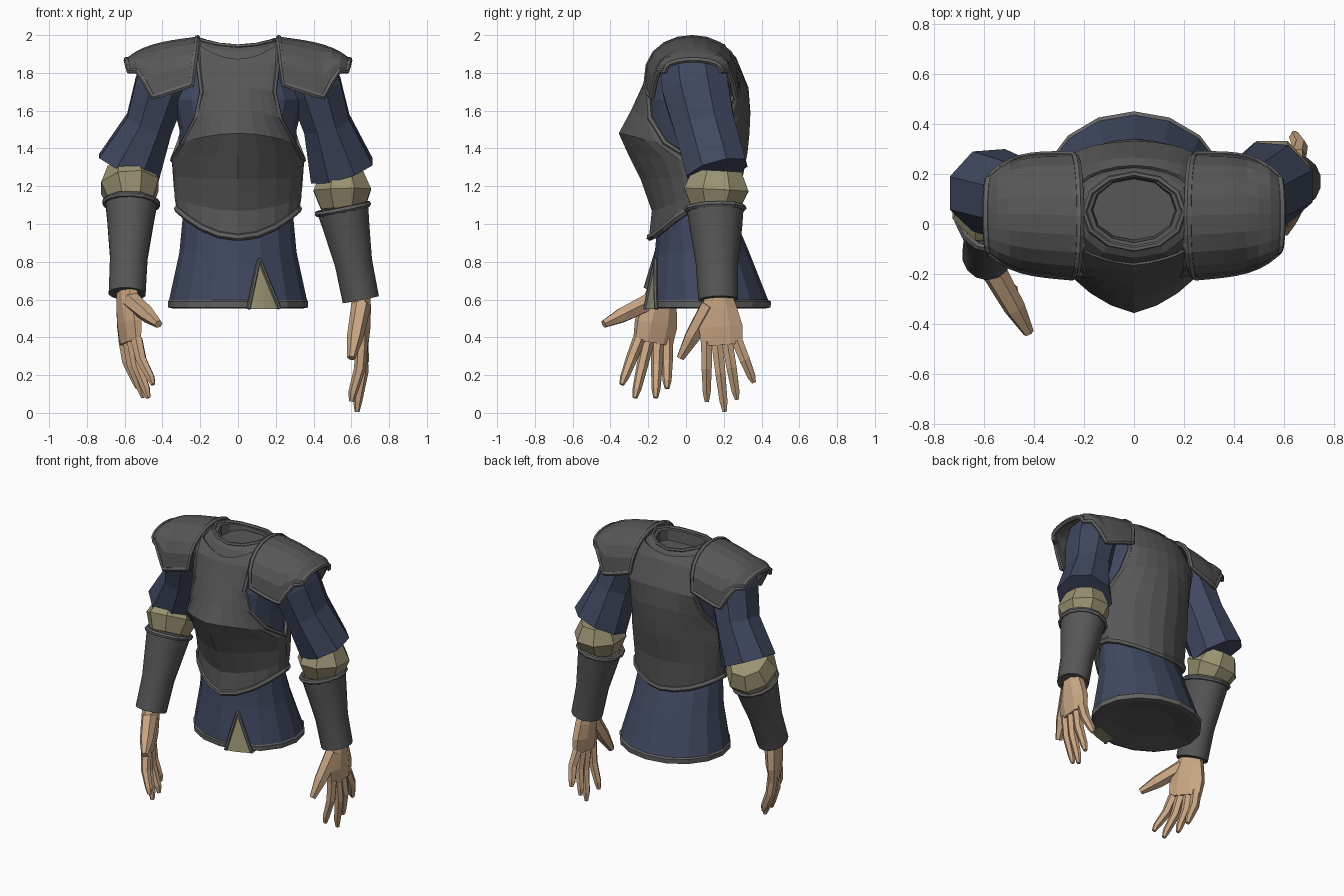
import bpy, bmesh
from math import sin, cos, pi
from mathutils import Vector

cube = bpy.data.objects.get("Cube")
if cube:
    bpy.data.objects.remove(cube, do_unlink=True)


def material(name, red, green, blue):
    mat = bpy.data.materials.new(name)
    mat.use_nodes = True
    mat.diffuse_color = (red, green, blue, 1)
    shader = next(n for n in mat.node_tree.nodes if n.type == 'BSDF_PRINCIPLED')
    shader.inputs["Base Color"].default_value = (red, green, blue, 1)
    return mat


STEEL = material("dark steel", .095, .095, .095)
TRIM = material("steel trim", .125, .125, .125)
BLUE = material("navy cloth", .052, .066, .118)
BEIGE = material("beige lining", .32, .29, .17)
SKIN = material("skin", .58, .38, .23)


def loft(name, rings, mats, closed=True, rule=None, thick=0):
    """Skin equal rows of points; rule picks a material from the row index."""
    bm = bmesh.new()
    rows = [[bm.verts.new(point) for point in ring] for ring in rings]
    count = len(rows[0])
    for i, (low, high) in enumerate(zip(rows, rows[1:])):
        for j in range(count if closed else count - 1):
            k = (j + 1) % count
            face = bm.faces.new((low[j], low[k], high[k], high[j]))
            face.material_index = rule(i) if rule else 0
    if closed:
        bm.faces.new(rows[0])
        end = bm.faces.new(rows[-1])
        end.material_index = rule(len(rows) - 2) if rule else 0
    bmesh.ops.recalc_face_normals(bm, faces=bm.faces)
    mesh = bpy.data.meshes.new(name)
    bm.to_mesh(mesh)
    bm.free()
    for mat in mats:
        mesh.materials.append(mat)
    obj = bpy.data.objects.new(name, mesh)
    bpy.context.collection.objects.link(obj)
    if thick:
        solid = obj.modifiers.new("thickness", 'SOLIDIFY')
        solid.thickness = thick
        solid.offset = 0
    return obj


def tube(name, points, widths, depths, sides, mat, axis=Vector((1, 0, 0))):
    """Tapered limb; widths lie along the axis, depths across it."""
    rings = []
    for i, (point, width, depth) in enumerate(zip(points, widths, depths)):
        along = (points[min(i + 1, len(points) - 1)] - points[max(i - 1, 0)]).normalized()
        u = (axis - along * along.dot(axis)).normalized()
        v = along.cross(u)
        angles = [2 * pi * (j + .5) / sides for j in range(sides)]
        rings.append([point + u * width * cos(a) + v * depth * sin(a) for a in angles])
    return loft(name, rings, [mat])


def trim(name, points, closed=True, radius=.016):
    """Raised edging along a path."""
    curve = bpy.data.curves.new(name, 'CURVE')
    curve.dimensions = '3D'
    curve.bevel_depth = radius
    curve.bevel_resolution = 1
    curve.use_fill_caps = True
    spline = curve.splines.new('POLY')
    spline.points.add(len(points) - 1)
    for target, point in zip(spline.points, points):
        target.co = (*point, 1)
    spline.use_cyclic_u = closed
    path = bpy.data.objects.new(name + "_path", curve)
    bpy.context.collection.objects.link(path)
    mesh = bpy.data.meshes.new_from_object(path.evaluated_get(bpy.context.evaluated_depsgraph_get()))
    bpy.data.objects.remove(path, do_unlink=True)
    mesh.materials.clear()
    mesh.materials.append(TRIM)
    mesh.shade_flat()
    bpy.context.collection.objects.link(bpy.data.objects.new(name, mesh))


def oval(half_width, front, back, z, side_rise=0, sides=16, power=1):
    ring = []
    for j in range(sides):
        c, s = cos(2 * pi * j / sides), sin(2 * pi * j / sides)
        x = abs(c) ** power * (1 if c > 0 else -1)
        y = abs(s) ** power * (1 if s > 0 else -1)
        ring.append(Vector((half_width * x, (front + back + (back - front) * y) / 2,
                            z + side_rise * c * c)))
    return ring


# Cuirass plates; each row is centre z, edge z, half width, centre y, edge y
def plate(name, rows, ridge, columns=10):
    grid = []
    for z, edge_z, width, y, edge_y in rows:
        row = []
        for j in range(columns + 1):
            a = (2 * j / columns - 1) * pi / 2
            s = abs(sin(a))
            t = (1 - ridge) * (1 - cos(a)) + ridge * s ** 1.2
            row.append(Vector((width * sin(a), y + (edge_y - y) * t, z + (edge_z - z) * s * s)))
        grid.append(row)
    loft(name, grid, [STEEL], closed=False, thick=.012)
    return grid


front = plate("breastplate", [
    (.93, 1.08, .32, -.19, .05), (1.07, 1.14, .33, -.175, .05), (1.24, 1.25, .335, -.235, .05),
    (1.37, 1.34, .345, -.3, .03), (1.48, 1.43, .29, -.35, -.11), (1.6, 1.56, .22, -.285, -.19),
    (1.72, 1.7, .19, -.23, -.2), (1.84, 1.86, .21, -.18, -.16), (1.87, 1.95, .21, -.16, -.09)], .4)
back = plate("backplate", [
    (1, 1.08, .32, .28, .05), (1.2, 1.2, .335, .285, .05), (1.38, 1.34, .345, .32, .03),
    (1.48, 1.43, .31, .33, .1), (1.59, 1.56, .27, .335, .2), (1.72, 1.7, .25, .325, .26),
    (1.88, 1.86, .23, .26, .2), (1.91, 1.95, .22, .23, .14)], .1)
trim("cuirass_bottom_trim", front[0] + back[0][-2:0:-1], radius=.02)
for column, label in ((0, "right"), (-1, "left")):
    trim(label + "_armhole_trim", [row[column] for row in front[3:] + back[:2:-1]])

# Collar with a sunken neck opening
neck = oval(.2, -.1, .2, 1.94, .035, 12)
loft("collar", [oval(.25, -.17, .25, 1.84, .1, 12, .7), oval(.22, -.135, .22, 1.915, .05, 12, .85),
                neck, oval(.17, -.075, .185, 1.935, .03, 12), oval(.16, -.06, .17, 1.84, 0, 12)], [STEEL])
trim("collar_trim", neck, radius=.012)

# Cloth body seen through the armholes
loft("undershirt", [oval(.28, -.12, .2, 1.1), oval(.31, -.16, .24, 1.32), oval(.31, -.21, .28, 1.5),
                    oval(.35, -.205, .285, 1.66), oval(.27, -.155, .23, 1.84)], [BLUE])

# Flared skirt with a narrow steel hem and a closed underside
SKIRT = [(.285, -.14, .22, 1.12), (.31, -.165, .335, .85), (.365, -.2, .435, .597),
         (.372, -.207, .45, .59), (.37, -.205, .448, .558), (.345, -.18, .42, .553), (.2, -.05, .29, .58)]
loft("tunic_skirt", [oval(*row) for row in SKIRT], [BLUE, TRIM, STEEL],
     rule=lambda i: 0 if i < 2 else 1 if i < 4 else 2)


def skirt_front(x, z):
    low, high = SKIRT[3], SKIRT[1]
    t = (z - low[3]) / (high[3] - low[3])
    width, near, far = (low[i] + (high[i] - low[i]) * t for i in range(3))
    bulge = (1 - (x / width) ** 2) ** .5
    return Vector((x, (near + far - (far - near) * bulge) / 2 - .006, z))


# Front slit of the skirt, its lining folding under the hem
slit = []
for i in range(6):
    t = i / 5
    left, right = .11 - .055 * t, .114 + .106 * t
    slit.append([skirt_front(left + (right - left) * j / 4, .81 - .26 * t) for j in range(5)])
sides = [row[0] for row in slit[::-1]] + [row[-1] for row in slit]
slit.append([point + Vector((0, .09, 0)) for point in slit[-1]])
loft("skirt_slit", slit, [BEIGE], closed=False)
trim("slit_trim", sides, False, .011)

# Shoulder guards: arches with a stepped lower edge that taper outward
for side, label in ((1, "left"), (-1, "right")):
    grid = []
    for i in range(9):
        t = i / 8
        near, far = -.21 + .03 * t + .07 * t ** 4, .275 - .09 * t ** 4
        top = 1.985 - .05 * t - .065 * t ** 4
        bottom = 1.67 + max(.11 * (.62 - t), min(.6 * (t - .62), .14))
        row = []
        for j in range(11):
            a = pi * j / 10
            h = max(sin(a), 0) ** .75
            x = .215 + .375 * t + (.03 - .045 * t) * (1 - h)
            row.append(Vector((side * x, (near + far - (far - near) * cos(a)) / 2,
                               bottom + (top - bottom) * h)))
        grid.append(row)
    loft(label + "_shoulder_guard", grid, [STEEL], closed=False, thick=.014)
    trim(label + "_shoulder_trim", grid[0] + [row[-1] for row in grid[1:]] + grid[-1][-2::-1]
         + [row[0] for row in grid[-2:0:-1]])


# Arms: sleeve, elbow cuff, bracer and hand strung along the given joints
def arm(label, side, hem, cuff, wrist, knuckles, across, thumb_tip, tips):
    hem, cuff, wrist, knuckles, thumb_tip = map(Vector, (hem, cuff, wrist, knuckles, thumb_tip))
    across = Vector(across).normalized()
    upper = [Vector((side * x, y, z)) for x, y, z in ((.36, .03, 1.86), (.41, .05, 1.72), (.47, .095, 1.53))]
    tube(label + "_sleeve", upper + [hem], (.15, .15, .135, .185), (.18, .19, .175, .175), 8, BLUE)
    tube(label + "_elbow_cuff", [hem, hem.lerp(cuff, .5), cuff], (.12, .165, .125), (.14, .185, .135), 8, BEIGE)
    bracer = tube(label + "_bracer", [cuff.lerp(wrist, t) for t in (0, .2, .6, 1)],
                  (.14, .126, .102, .1), (.15, .14, .112, .105), 14, STEEL)
    bpy.ops.object.select_all(action='DESELECT')
    bracer.select_set(True)
    bpy.context.view_layer.objects.active = bracer
    bpy.ops.object.shade_smooth_by_angle()
    trim(label + "_bracer_trim", [v.co.copy() for v in bracer.data.vertices[:14]], radius=.016)
    # Hand with four spread fingers and a thumb
    heel = wrist + Vector((0, 0, .05))
    tube(label + "_palm", [heel.lerp(knuckles, i / 3) for i in range(4)],
         (.07, .1, .125, .118), (.055, .056, .052, .038), 8, SKIN, across)
    base = heel.lerp(knuckles, .28) + across * .05
    girth = (.052, .044, .022)
    tube(label + "_thumb", [base, base.lerp(thumb_tip, .6), thumb_tip], girth, girth, 6, SKIN, across)
    for i, tip in enumerate(map(Vector, tips)):
        root = knuckles + across * (.081 - .054 * i) + Vector((0, 0, .02))
        bend = root.lerp(tip, .45) + Vector((side * .015, 0, 0))
        radii = (.034, .031, .024, .013)
        tube(f"{label}_finger_{i + 1}", [root, bend, root.lerp(tip, .85), tip], radii, radii, 6, SKIN, across)


arm("left", 1, (.55, .165, 1.28), (.555, .155, 1.08), (.65, .17, .6), (.655, .19, .36), (0, -1, 0),
    (.6, -.03, .29), ((.6, .11, .06), (.63, .205, .006), (.63, .27, .07), (.64, .36, .16)))
arm("right", -1, (-.58, .135, 1.29), (-.565, .04, 1.11), (-.587, -.125, .63), (-.57, -.175, .37), (.4, -.9, 0),
    (-.42, -.435, .47), ((-.45, -.34, .15), (-.475, -.27, .08), (-.5, -.16, .08), (-.53, -.1, .13)))
